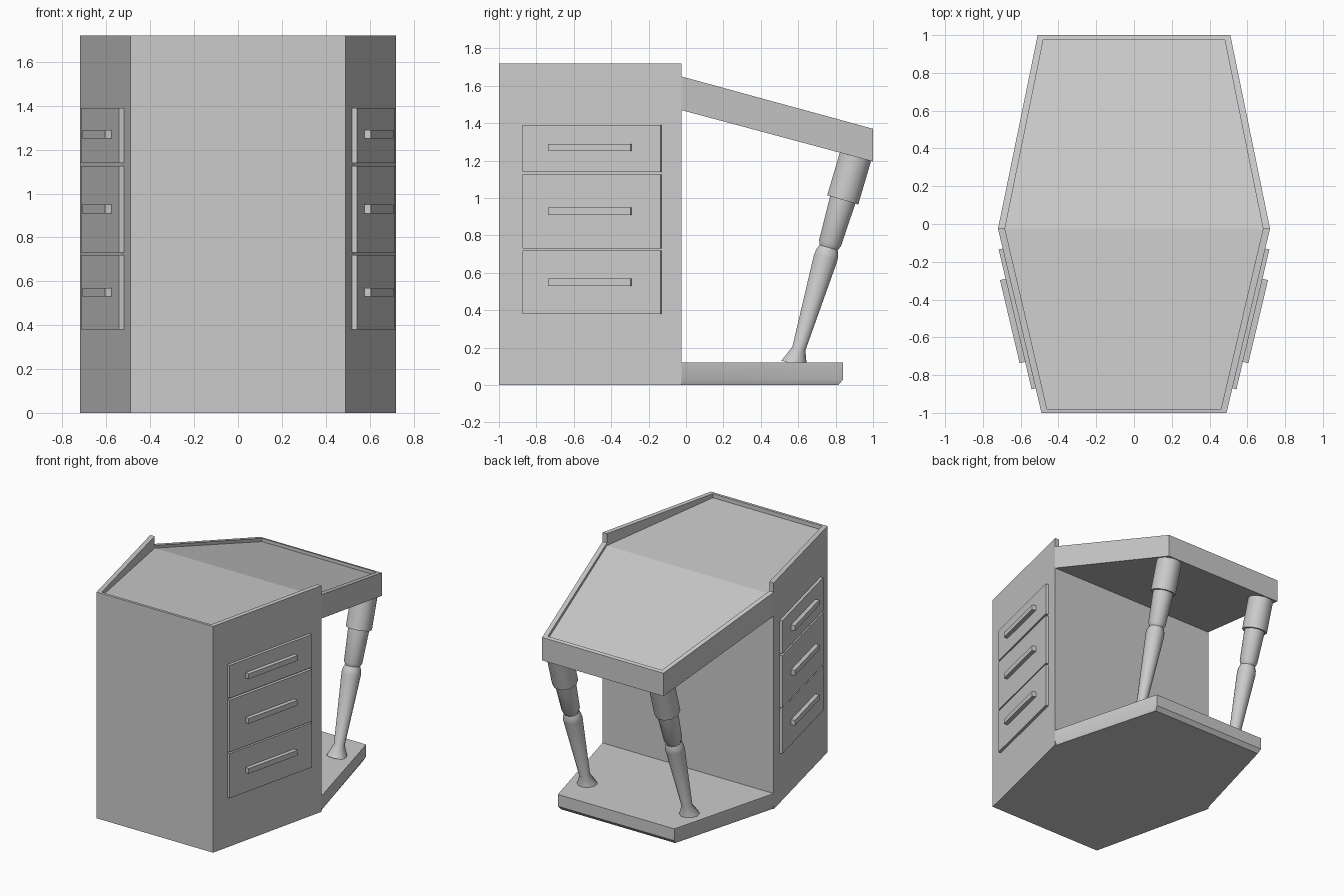
import bpy, bmesh
from math import sin, cos, pi
from mathutils import Vector

if "Cube" in bpy.data.objects:
    bpy.data.objects.remove(bpy.data.objects["Cube"])

MID = -0.025  # y where cabinet meets the open desk half


def loft(name, rings, mirror=False, angle=0.6):
    """Bridge equal-sized rings of points and cap both ends."""
    bm = bmesh.new()
    loops = [[bm.verts.new(p) for p in r] for r in rings]
    n = len(loops[0])
    for a, b in zip(loops, loops[1:]):
        for i in range(n):
            j = (i + 1) % n
            bm.faces.new((a[i], a[j], b[j], b[i]))
    bm.faces.new(loops[0][::-1])
    bm.faces.new(loops[-1])
    bmesh.ops.recalc_face_normals(bm, faces=bm.faces)
    me = bpy.data.meshes.new(name)
    bm.to_mesh(me)
    bm.free()
    ob = bpy.data.objects.new(name, me)
    bpy.context.collection.objects.link(ob)
    if mirror:
        ob.modifiers.new("Mirror", 'MIRROR').use_axis[0] = True
    bpy.ops.object.select_all(action='DESELECT')
    ob.select_set(True)
    bpy.context.view_layer.objects.active = ob
    bpy.ops.object.shade_smooth_by_angle(angle=angle)
    return ob


def prism(name, outline, lo, hi):
    """Extrude a plan outline between two heights that may vary with y."""
    return loft(name, [[(x, y, f(y)) for x, y in outline] for f in (lo, hi)])


def plan(w_mid, y_end, w_end):
    return [(w_mid, MID), (w_end, y_end), (-w_end, y_end), (-w_mid, MID)]


# Cabinet half: body with a gently sloped top, framed by a level rim
def cab_top(y):
    return 1.63 + 0.06 * (MID - y) / 0.975


cab = plan(0.72, -1.0, 0.49)
prism("cabinet", cab, lambda y: 0, cab_top)
prism("cabinet_rim", cab + plan(0.683, -0.98, 0.46)[::-1], cab_top, lambda y: 1.72)


# Sloping desk half: slab with its own raised rim
def slope(z0, z1):
    return lambda y: z0 + (z1 - z0) * (y - MID) / (1 - MID)


desk = plan(0.72, 1.0, 0.51)
prism("desk_slab", desk, slope(1.47, 1.195), slope(1.63, 1.345))
prism("desk_rim", desk + plan(0.683, 0.975, 0.48)[::-1],
      slope(1.63, 1.345), slope(1.65, 1.37))

# Floor plate under the open half, with a softened lower back edge
foot = plan(0.72, 0.84, 0.49)
low = plan(0.71, 0.815, 0.48)
loft("floor_plate", [[(x, y, 0) for x, y in low],
                     [(x, y, 0.03) for x, y in foot],
                     [(x, y, 0.12) for x, y in foot]])

# Drawers on the slanted sides, each with a bar handle
start = Vector((0.49, -1.0, 0))
along = Vector((0.72, MID, 0)) - start
out = Vector((along.y, -along.x, 0)).normalized()


def wall_rect(y0, y1, z0, z1, depth):
    pts = []
    for y, z in ((y0, z0), (y1, z0), (y1, z1), (y0, z1)):
        p = start + along * ((y + 1.0) / along.y) + out * depth
        pts.append((p.x, p.y, z))
    return pts


for i, (z0, z1, hz) in enumerate(((0.38, 0.72, 0.55), (0.73, 1.125, 0.93), (1.14, 1.39, 1.27))):
    loft(f"drawer_{i + 1}", [wall_rect(-0.87, -0.13, z0, z1, d) for d in (-0.01, 0.022)], True)
    loft(f"drawer_handle_{i + 1}",
         [wall_rect(-0.725, -0.285, hz - 0.02, hz + 0.02, d) for d in (0.015, 0.052)], True)

# Leaning turned legs: (height, radius) profile along a tilted axis
axis = Vector((0, 0.295, 1)).normalized()
side = Vector((1, 0, 0))
fwd = axis.cross(side)
SIDES = 10
profile = [(0.11, 0.075), (0.195, 0.038), (0.68, 0.068), (0.71, 0.064), (0.735, 0.053),
           (0.76, 0.064), (0.99, 0.074), (0.99, 0.091), (1.225, 0.091)]
rings = []
for z, r in profile:
    c = Vector((0.43, 0.605 + 0.295 * (z - 0.2), z))
    rings.append([c + (side * cos(t) + fwd * sin(t)) * r
                  for t in (2 * pi * k / SIDES for k in range(SIDES))])
loft("leg", rings, True, 0.7)
